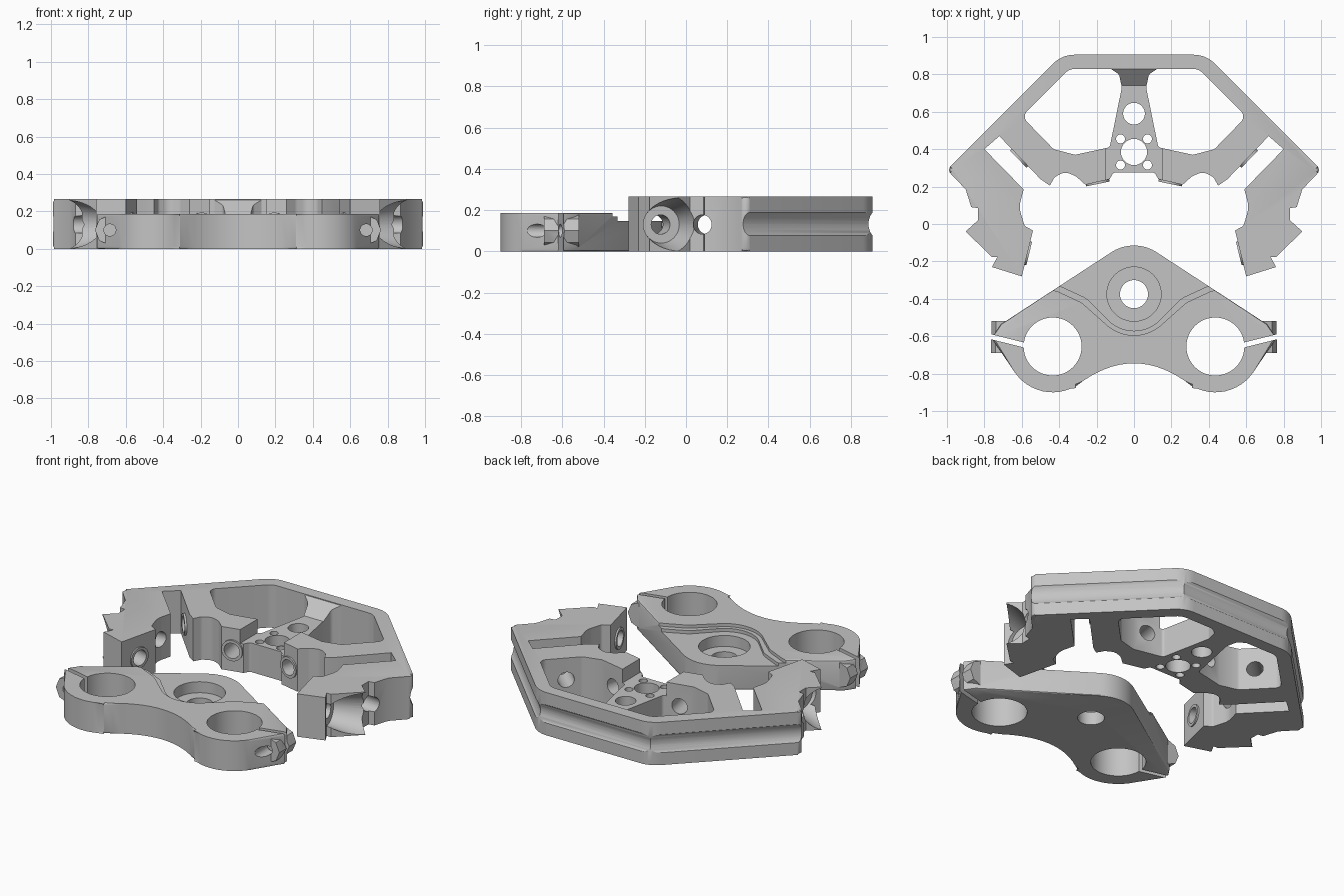
import bpy, bmesh, math
from mathutils import Vector, Matrix

if "Cube" in bpy.data.objects:
    bpy.data.objects.remove(bpy.data.objects["Cube"], do_unlink=True)

metal = bpy.data.materials.new("plain_grey_metal")
metal.use_nodes = True
GREY = (0.55, 0.55, 0.55, 1)
metal.diffuse_color = GREY
metal.node_tree.nodes["Principled BSDF"].inputs["Base Color"].default_value = GREY


def finish(bm, name):
    bmesh.ops.recalc_face_normals(bm, faces=bm.faces)
    me = bpy.data.meshes.new(name)
    bm.to_mesh(me)
    bm.free()
    me.materials.append(metal)
    ob = bpy.data.objects.new(name, me)
    bpy.context.collection.objects.link(ob)
    return ob


def rounded(points):
    """Points are (x, y) or (x, y, corner radius)."""
    out = []
    for i, p in enumerate(points):
        c = Vector(p[:2])
        if len(p) < 3:
            out.append(c)
            continue
        a = Vector(points[i - 1][:2]) - c
        b = Vector(points[(i + 1) % len(points)][:2]) - c
        half = a.angle(b) / 2
        t = min(p[2] / math.tan(half), a.length * 0.49, b.length * 0.49)
        r = t * math.tan(half)
        mid = c + (a.normalized() + b.normalized()).normalized() * (r / math.sin(half))
        s, e = c + a.normalized() * t - mid, c + b.normalized() * t - mid
        for k in range(9):
            out.append(mid + s.lerp(e, k / 8).normalized() * r)
    return out


def mirrored(half):
    return half + [(-p[0],) + tuple(p[1:]) for p in reversed(half) if abs(p[0]) > 1e-4]


def flip(points, s):
    return [(p[0] * s,) + tuple(p[1:]) for p in points]


def arc(cx, cy, r, a0, a1, n):
    angles = [math.radians(a0 + (a1 - a0) * k / n) for k in range(n + 1)]
    return [(cx + r * math.cos(a), cy + r * math.sin(a)) for a in angles]


def prism(name, points, z0, z1, bevel=0, where=None):
    bm = bmesh.new()
    f = bm.faces.new([bm.verts.new((p.x, p.y, z0)) for p in rounded(points)])
    bottom = f.copy()
    top = bmesh.ops.extrude_face_region(bm, geom=[f])["geom"] if bottom is None else None
    return finish(bm, name)


def prism(name, points, z0, z1, bevel=0, where=None):
    bm = bmesh.new()
    outline = rounded(points)
    low = [bm.verts.new((p.x, p.y, z0)) for p in outline]
    high = [bm.verts.new((p.x, p.y, z1)) for p in outline]
    bm.faces.new(low[::-1])
    bm.faces.new(high)
    for i in range(len(low)):
        bm.faces.new((low[i - 1], low[i], high[i], high[i - 1]))
    if bevel:
        edges = [e for e in bm.edges if abs(e.verts[0].co.z - e.verts[1].co.z) < 1e-5
                 and all(where(v.co) for v in e.verts)]
        bmesh.ops.bevel(bm, geom=edges, offset=bevel, segments=2, profile=0.5, affect='EDGES')
    return finish(bm, name)


def rod(name, start, direction, length, r1, r2=None, n=40):
    d = Vector(direction).normalized()
    bm = bmesh.new()
    m = Matrix.Translation(Vector(start) + d * length / 2) @ d.to_track_quat('Z', 'Y').to_matrix().to_4x4()
    bmesh.ops.create_cone(bm, cap_ends=True, segments=n, radius1=r1,
                          radius2=r1 if r2 is None else r2, depth=length, matrix=m)
    return finish(bm, name)


def boolean(target, tool, op='DIFFERENCE'):
    m = target.modifiers.new("shape", 'BOOLEAN')
    m.object, m.operation, m.solver = tool, op, 'EXACT'
    bpy.context.view_layer.objects.active = target
    bpy.ops.object.modifier_apply(modifier=m.name)
    bpy.data.objects.remove(tool, do_unlink=True)


def hole(target, x, y, r, z=-0.1):
    boolean(target, rod("cutter", (x, y, z), (0, 0, 1), 0.6, r, n=48))


# Frame plate: right half outline from the rear rim round to the hub
H = 0.265
frame_half = [
    (0, .905), (.385, .905, .16), (1.0, .29, .03), (.90, .185), (.87, .09),
    (.835, .085), (.834, .02), (.90, -.04), (.76, -.176), (.73, -.176), (.76, -.23),
    (.60, -.28), (.54, -.035), (.585, -.01, .02), (.615, .09, .12), (.59, .185),
    (.80, .40), (.72, .47), (.50, .24), (.45, .205), (.425, .25, .03), (.37, .28, .06),
    (.31, .255, .05), (.26, .21), (.13, .24), (.11, .275, .02), (0, .275)]
frame = prism("frame_plate", mirrored(frame_half), 0, H, .016,
              lambda c: abs(c.x) + c.y > 1.23 or c.y > .88)

# Groove around the outer rim
boolean(frame, rod("cutter", (-.45, .975, H / 2), (1, 0, 0), .9, .09))
for s in (1, -1):
    boolean(frame, rod("cutter", (s * .38, 1.009, H / 2), (s, -1, 0), 1.05, .09))

# Windows either side of the spoke
window = [(.125, .83), (.08, .80, .03), (.065, .73, .03), (.13, .41, .02), (.315, .37),
          (.43, .40, .03), (.60, .575, .04), (.345, .83, .08)]
for s in (1, -1):
    boolean(frame, prism("cutter", flip(window, s), -.1, .5))

# Lowered hub and spoke with a ramp up to the rim
profile = [(.1, .18), (.74, .18), (.83, .26), (.83, .4), (.1, .4)]
ramp = prism("cutter", profile, -.15, .15)
ramp.data.transform(Matrix(((0, 0, 1, 0), (1, 0, 0, 0), (0, 1, 0, 0), (0, 0, 0, 1))))
boolean(frame, ramp)

# Hub holes
hole(frame, 0, .385, .07)
hole(frame, 0, .59, .058)
for sx in (1, -1):
    for sy in (1, -1):
        hole(frame, sx * .072, .385 + sy * .07, .024)

# Bores through the arms, each inner one with a collar, and the outer countersinks
Z = .13
bores = [((.572, -.155), (.97, .24), .26), ((.195, .226), (.2, .98), .22),
         ((.61, .355), (-.72, .69), .24), ((.85, .08), (-1, .1), .32)]
for s in (1, -1):
    boolean(frame, rod("cutter", (s * .70, -.12, Z), (s * .97, .24, 0), .3, .09, .15))
    for (x, y), (dx, dy), length in bores:
        d = Vector((s * dx, dy, 0)).normalized()
        p = Vector((s * x, y, Z))
        if dx != -1:
            boolean(frame, rod("collar", p - d * .012, d, .04, .064), 'UNION')
        boolean(frame, rod("cutter", p - d * .05, d, length, .047))

# Clamp plate: right half outline from the rear apex to the front arch
clamp_half = [(0, -.072, .22), (.71, -.535), (.755, -.60), (.755, -.62)]
clamp_half += arc(.435, -.655, .245, -35, -120, 12)
clamp_half += [(.31 * t, -.745 - .122 * t * t) for t in [1 - k / 8 for k in range(9)]]
clamp = prism("clamp_plate", mirrored(clamp_half), 0, .187, .01, lambda c: True)

# Lowered rear deck around the steering boss, stepped down twice
for grow, z in ((0, .168), (-.024, .148)):
    deck_half = [(0, .1), (1.0, .1), (1.0, -.355 - grow), (.42 + grow, -.355 - grow, .1),
                 (.28 + grow, -.42 - grow, .1)]
    deck_half += arc(0, -.375, .22 + grow, -45, -90, 8)
    boolean(clamp, prism("cutter", mirrored(deck_half), z, .4))
hole(clamp, 0, -.375, .145, .08)
hole(clamp, 0, -.375, .075)

# Pinch lugs, tube holes, pinch slots and blind bolt holes
for s in (1, -1):
    boolean(clamp, rod("lug", (s * .685, -.69, .1), (s * -.02, 1, 0), .17, .08, n=8), 'UNION')
    hole(clamp, s * .435, -.655, .155)
    slot = [(.55, -.67), (.85, -.595), (.85, -.568), (.55, -.643)]
    boolean(clamp, prism("cutter", flip(slot, s), -.1, .4))
    boolean(clamp, rod("cutter", (s * .685, -.8, .1), (0, 1, 0), .24, .032, n=24))

for ob in (frame, clamp):
    bpy.ops.object.select_all(action='DESELECT')
    ob.select_set(True)
    bpy.context.view_layer.objects.active = ob
    bpy.ops.object.shade_smooth_by_angle(angle=math.radians(30))
